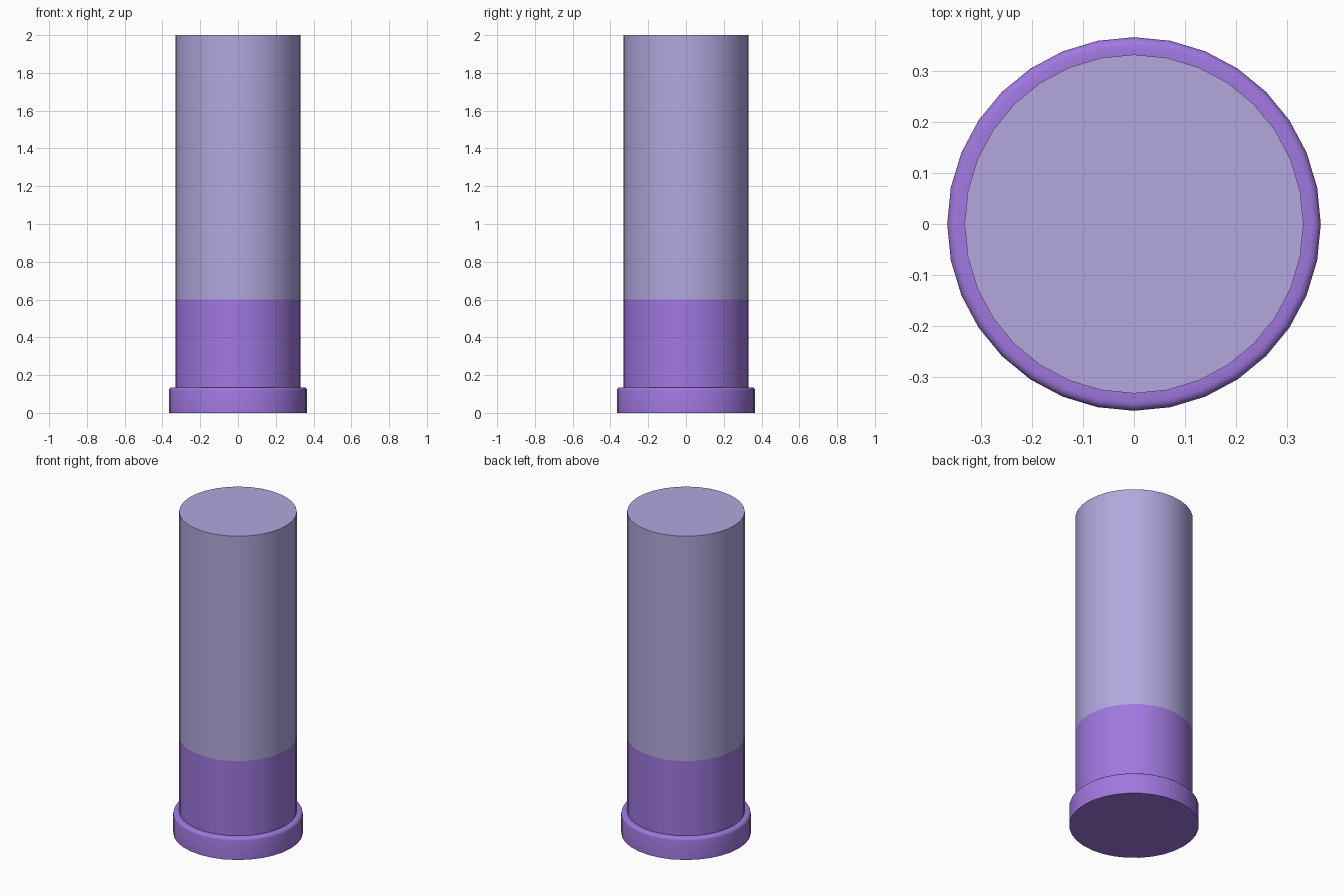
import bpy, bmesh, math

if "Cube" in bpy.data.objects:
    bpy.data.objects.remove(bpy.data.objects["Cube"])

SIDES = 32


def material(name, rgb):
    m = bpy.data.materials.new(name)
    m.diffuse_color = (*rgb, 1.0)
    m.use_nodes = True
    m.node_tree.nodes["Principled BSDF"].inputs["Base Color"].default_value = m.diffuse_color
    return m


def lathe(name, profile, mat, cap_bottom=False, cap_top=False):
    """Spin a (radius, height) profile, listed bottom to top, around z."""
    bm = bmesh.new()
    rings = []
    for r, z in profile:
        rings.append([bm.verts.new((r * math.cos(2 * math.pi * i / SIDES),
                                    r * math.sin(2 * math.pi * i / SIDES), z))
                      for i in range(SIDES)])
    for low, high in zip(rings, rings[1:]):
        for i in range(SIDES):
            j = (i + 1) % SIDES
            bm.faces.new((low[i], low[j], high[j], high[i]))
    if cap_bottom:
        bm.faces.new(rings[0][::-1])
    if cap_top:
        bm.faces.new(rings[-1])
    mesh = bpy.data.meshes.new(name)
    bm.to_mesh(mesh)
    bm.free()
    mesh.materials.append(mat)
    obj = bpy.data.objects.new(name, mesh)
    bpy.context.collection.objects.link(obj)
    bpy.ops.object.select_all(action='DESELECT')
    obj.select_set(True)
    bpy.context.view_layer.objects.active = obj
    bpy.ops.object.shade_smooth_by_angle(angle=math.radians(35))
    return obj


purple = material("purple", (0.352, 0.188, 0.745))
lavender = material("pale lavender", (0.445, 0.392, 0.730))

R_BODY, R_RIM, H_RIM, BEVEL = 0.332, 0.366, 0.135, 0.016

# Flanged foot with a rounded upper edge
edge = [(R_RIM - BEVEL + BEVEL * math.cos(a), H_RIM - BEVEL + BEVEL * math.sin(a))
        for a in (math.radians(30 * k) for k in range(4))]
lathe("base_rim", [(R_RIM, 0.0)] + edge + [(R_BODY, H_RIM)], purple, cap_bottom=True)

# Coloured lower sleeve
lathe("lower_sleeve", [(R_BODY, H_RIM), (R_BODY, 0.6)], purple)

# Pale upper tube with a flat closed end
lathe("upper_tube", [(R_BODY, 0.6), (R_BODY, 2.0)], lavender, cap_top=True)
